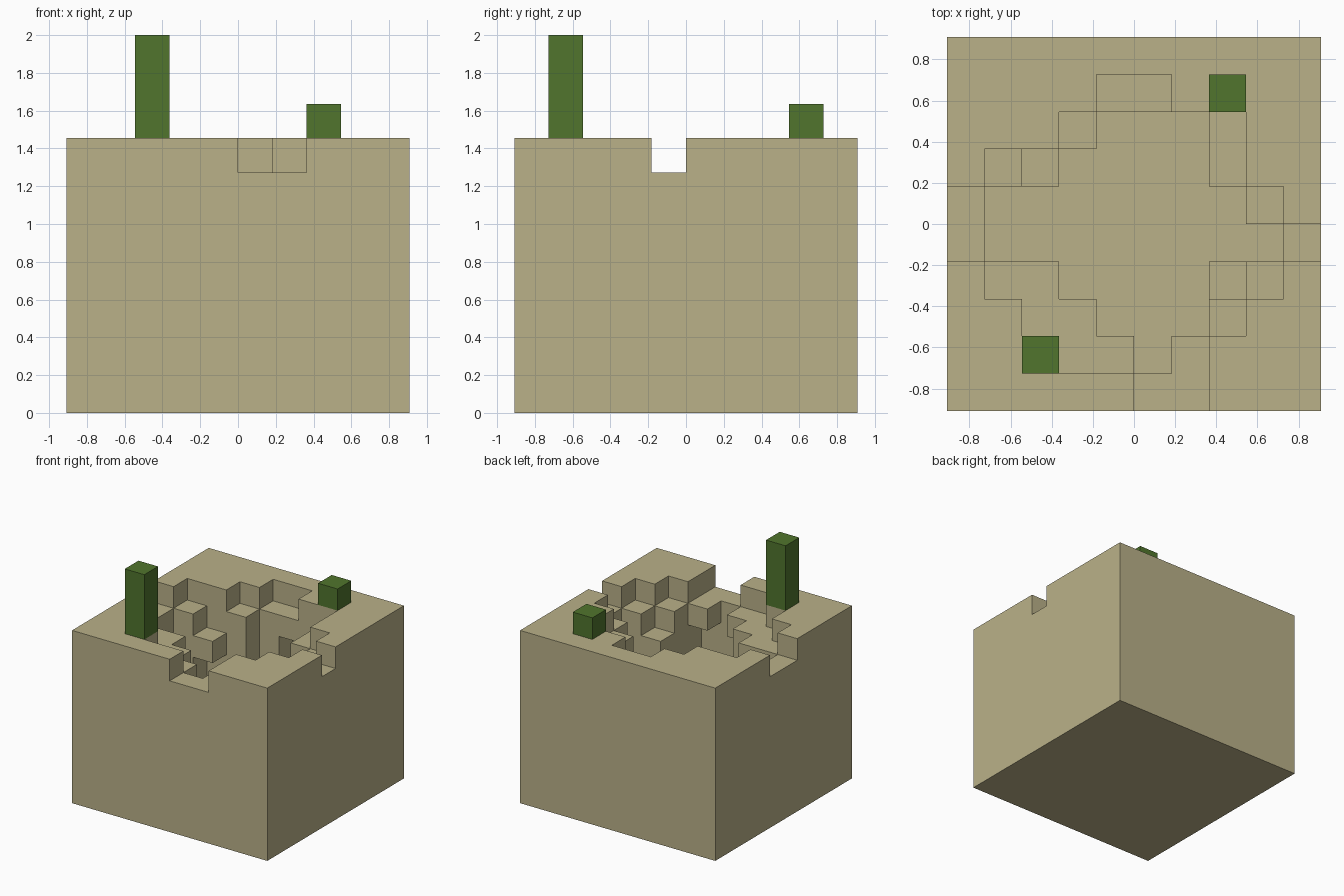
import bpy
import bmesh
import math
from mathutils import Vector

cube = bpy.data.objects.get("Cube")
if cube:
    bpy.data.objects.remove(cube, do_unlink=True)

U = 2 / 11          # size of one block
N = 10              # blocks along each side
H = 8               # blocks in height


def material(name, color):
    m = bpy.data.materials.new(name)
    m.use_nodes = True
    m.diffuse_color = (*color, 1)
    m.node_tree.nodes["Principled BSDF"].inputs["Base Color"].default_value = (*color, 1)
    return m


sand = material("sand", (0.49, 0.44, 0.25))
green = material("cactus_green", (0.082, 0.178, 0.026))

# Floor plans of the sinkhole, back row first: '#' is solid, '.' is dug out
RIM = """
##########
####..####
###.....##
#.......##
.........#
..........
#........#
##......##
###....###
#####..###
""".split()
LEDGE = """
##########
##########
####...###
##.....###
#.......##
#........#
###.....##
####...###
#####.####
##########
""".split()
THROAT = """
##########
#####.####
####...###
###....###
#.......##
#........#
###....###
####...###
####...###
##########
""".split()
CAVE = """
##########
#####.####
####...###
##.....###
#.......##
#........#
###.....##
####...###
####...###
##########
""".split()
SOLID = ["#" * N] * N
LAYERS = [SOLID, SOLID, CAVE, CAVE, CAVE, THROAT, LEDGE, RIM]


def filled(x, y, z):
    inside = 0 <= x < N and 0 <= y < N and 0 <= z < H
    return inside and LAYERS[z][N - 1 - y][x] == "#"


def finish(bm, name, mat):
    bmesh.ops.remove_doubles(bm, verts=bm.verts, dist=0.001)
    mesh = bpy.data.meshes.new(name)
    bm.to_mesh(mesh)
    bm.free()
    mesh.materials.append(mat)
    obj = bpy.data.objects.new(name, mesh)
    bpy.context.collection.objects.link(obj)
    return obj


# Sand block: one quad wherever a solid cell meets an open one
bm = bmesh.new()
axes = [Vector(a) for a in ((1, 0, 0), (0, 1, 0), (0, 0, 1))]
for z in range(H):
    for y in range(N):
        for x in range(N):
            if not filled(x, y, z):
                continue
            cell = Vector((x, y, z))
            middle = cell + Vector((0.5, 0.5, 0.5)) - Vector((N / 2, N / 2, 0))
            for i in range(3):
                for side in (-1, 1):
                    n = axes[i] * side
                    if filled(*[int(c) for c in cell + n]):
                        continue
                    a = axes[(i + 1) % 3] * 0.5
                    b = axes[(i + 2) % 3] * 0.5 * side
                    c = middle + n * 0.5
                    bm.faces.new([bm.verts.new(p * U) for p in
                                  (c - a - b, c + a - b, c + a + b, c - a + b)])
bmesh.ops.remove_doubles(bm, verts=bm.verts, dist=0.001)
bmesh.ops.dissolve_limit(bm, angle_limit=math.radians(1), verts=bm.verts, edges=bm.edges)
finish(bm, "sand_block", sand)


# Cacti standing on the rim
def cactus(name, x, y, height):
    bm = bmesh.new()
    bmesh.ops.create_cube(bm, size=1)
    bmesh.ops.scale(bm, vec=(U, U, height * U), verts=bm.verts)
    bmesh.ops.translate(bm, vec=Vector((x, y, H + height / 2)) * U, verts=bm.verts)
    finish(bm, name, green)


cactus("tall_cactus", -2.5, -3.5, 3)
cactus("short_cactus", 2.5, 3.5, 1)
